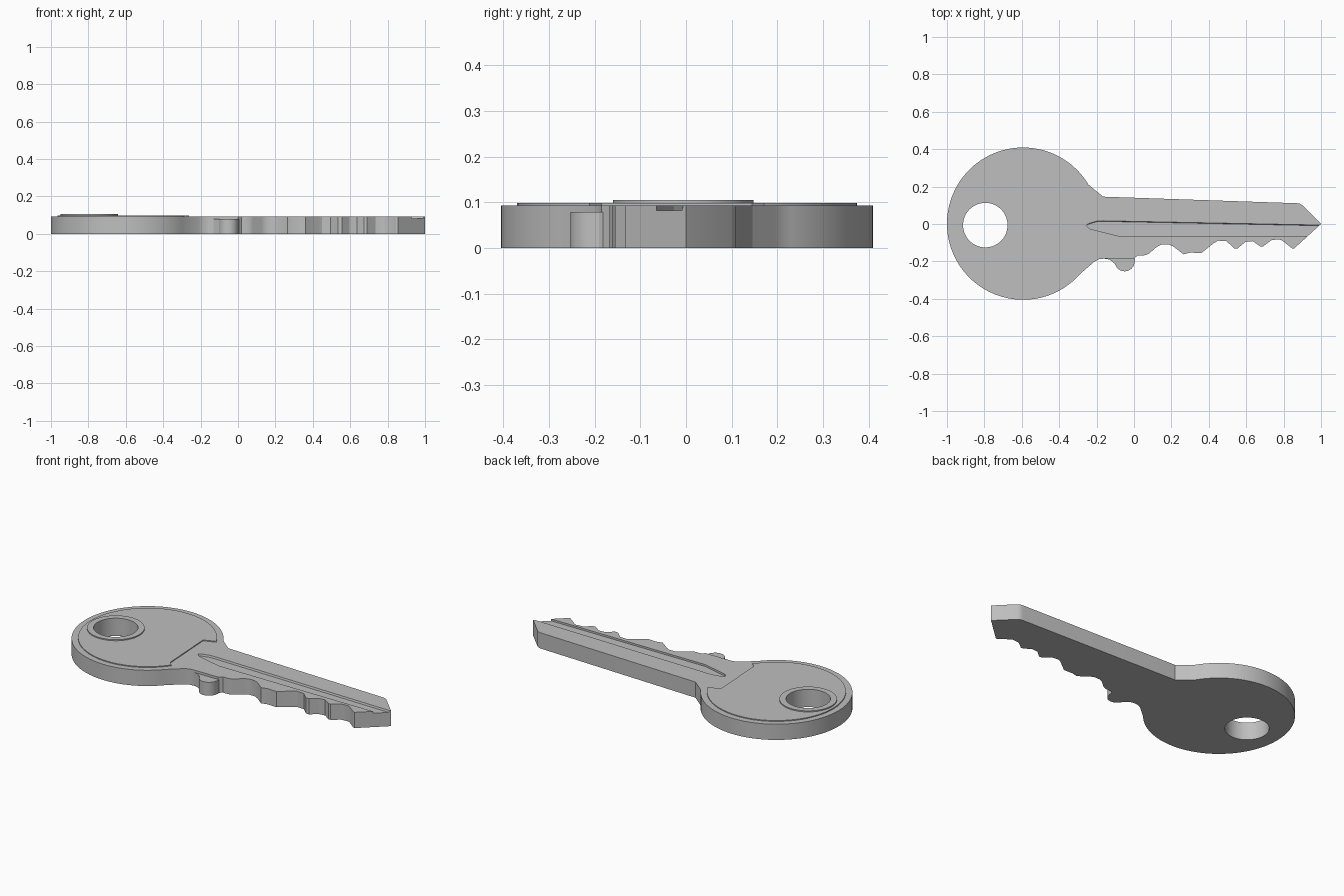
import bpy
import bmesh
from math import cos, sin, radians

cube = bpy.data.objects.get("Cube")
if cube:
    bpy.data.objects.remove(cube, do_unlink=True)

steel = bpy.data.materials.new("grey steel")
steel.use_nodes = True
GREY = (0.52, 0.52, 0.52, 1)
steel.diffuse_color = GREY
steel.node_tree.nodes["Principled BSDF"].inputs["Base Color"].default_value = GREY

TOP = 0.093                 # thickness of the blank
BOW = (-0.593, 0.002)       # centre of the round head
HOLE = (-0.795, -0.006)     # centre of the ring hole


def arc(centre, radius, start, end, steps):
    angles = [radians(start + (end - start) * i / steps) for i in range(steps + 1)]
    return [(centre[0] + radius * cos(a), centre[1] + radius * sin(a)) for a in angles]


def prism(name, outline, z0, z1):
    """Extrude a flat outline from z0 up to z1."""
    bm = bmesh.new()
    face = bm.faces.new([bm.verts.new((x, y, z0)) for x, y in outline])
    top = bmesh.ops.extrude_face_region(bm, geom=[face])["geom"]
    bmesh.ops.translate(bm, vec=(0, 0, z1 - z0),
                        verts=[g for g in top if isinstance(g, bmesh.types.BMVert)])
    bmesh.ops.recalc_face_normals(bm, faces=bm.faces)
    mesh = bpy.data.meshes.new(name)
    bm.to_mesh(mesh)
    bm.free()
    mesh.materials.append(steel)
    obj = bpy.data.objects.new(name, mesh)
    bpy.context.collection.objects.link(obj)
    return obj


def cut(obj, cutter):
    mod = obj.modifiers.new("cut", "BOOLEAN")
    mod.operation = "DIFFERENCE"
    mod.solver = "EXACT"
    mod.object = cutter
    select(obj)
    bpy.ops.object.modifier_apply(modifier=mod.name)


def select(obj):
    bpy.ops.object.select_all(action="DESELECT")
    obj.select_set(True)
    bpy.context.view_layer.objects.active = obj


# Key blank: round head, neck, straight back, pointed tip and toothed edge
shoulder = [(-0.225, 0.195), (-0.165, 0.146)]
tip = [(0.87, 0.111), (0.885, 0.109), (0.9, 0.1), (1, 0), (0.855, -0.132)]
teeth = [(0.845, -0.13), (0.79, -0.087), (0.775, -0.082), (0.735, -0.086),
         (0.69, -0.12), (0.675, -0.12), (0.635, -0.092), (0.595, -0.096),
         (0.555, -0.13), (0.535, -0.13), (0.495, -0.092), (0.45, -0.089),
         (0.43, -0.1), (0.36, -0.155), (0.3, -0.153), (0.265, -0.162),
         (0.21, -0.12), (0.185, -0.109), (0.15, -0.109), (0.125, -0.12),
         (0.08, -0.158), (0.06, -0.167), (0.02, -0.168), (0, -0.185)]
neck = [(-0.16, -0.185), (-0.185, -0.188), (-0.21, -0.2)]
bow_arc = arc(BOW, 0.407, 31, 319, 96)
key_blank = prism("key_blank", bow_arc[::-1] + shoulder + tip + teeth + neck, 0, TOP)

# Stop tab below the neck
tab_outline = ([(0, -0.17), (-0.16, -0.17), (-0.16, -0.185), (-0.13, -0.19), (-0.108, -0.208)]
               + arc((-0.05, -0.2), 0.053, 195, 345, 16) + [(0.006, -0.19)])
stop_tab = prism("stop_tab", tab_outline, 0, 0.079)

# Raised head plate, ending in a stepped edge toward the blade
plate_outline = arc(BOW, 0.372, 27, 325, 80) + [(-0.312, -0.185), (-0.33, 0.145)]
head_plate = prism("head_plate", plate_outline, TOP - 0.003, 0.0985)

# Raised collar around the hole
hole_collar = prism("hole_collar", arc(HOLE, 0.154, 0, 355, 71), TOP - 0.003, 0.105)

# Ring hole through the head, plate and collar
hole_cutter = prism("hole_cutter", arc(HOLE, 0.119, 0, 354, 59), -0.1, 0.2)
for part in (key_blank, head_plate, hole_collar):
    cut(part, hole_cutter)

# Long groove along the blade, with a sloping upper wall
groove = [(-0.256, -0.008), (-0.235, 0.01), (-0.2, 0.02), (-0.165, 0.022),
          (1.1, -0.003), (1.1, -0.065), (-0.08, -0.065), (-0.235, -0.026)]
groove_cutter = prism("groove_cutter", groove, 0.082, 0.11)
for v in groove_cutter.data.vertices:
    if v.co.z < TOP and v.co.y > -0.004:
        v.co.y -= 0.008
cut(key_blank, groove_cutter)

for helper in (hole_cutter, groove_cutter):
    bpy.data.objects.remove(helper, do_unlink=True)

for part in (key_blank, stop_tab, head_plate, hole_collar):
    select(part)
    bpy.ops.object.shade_smooth_by_angle(angle=radians(25))
